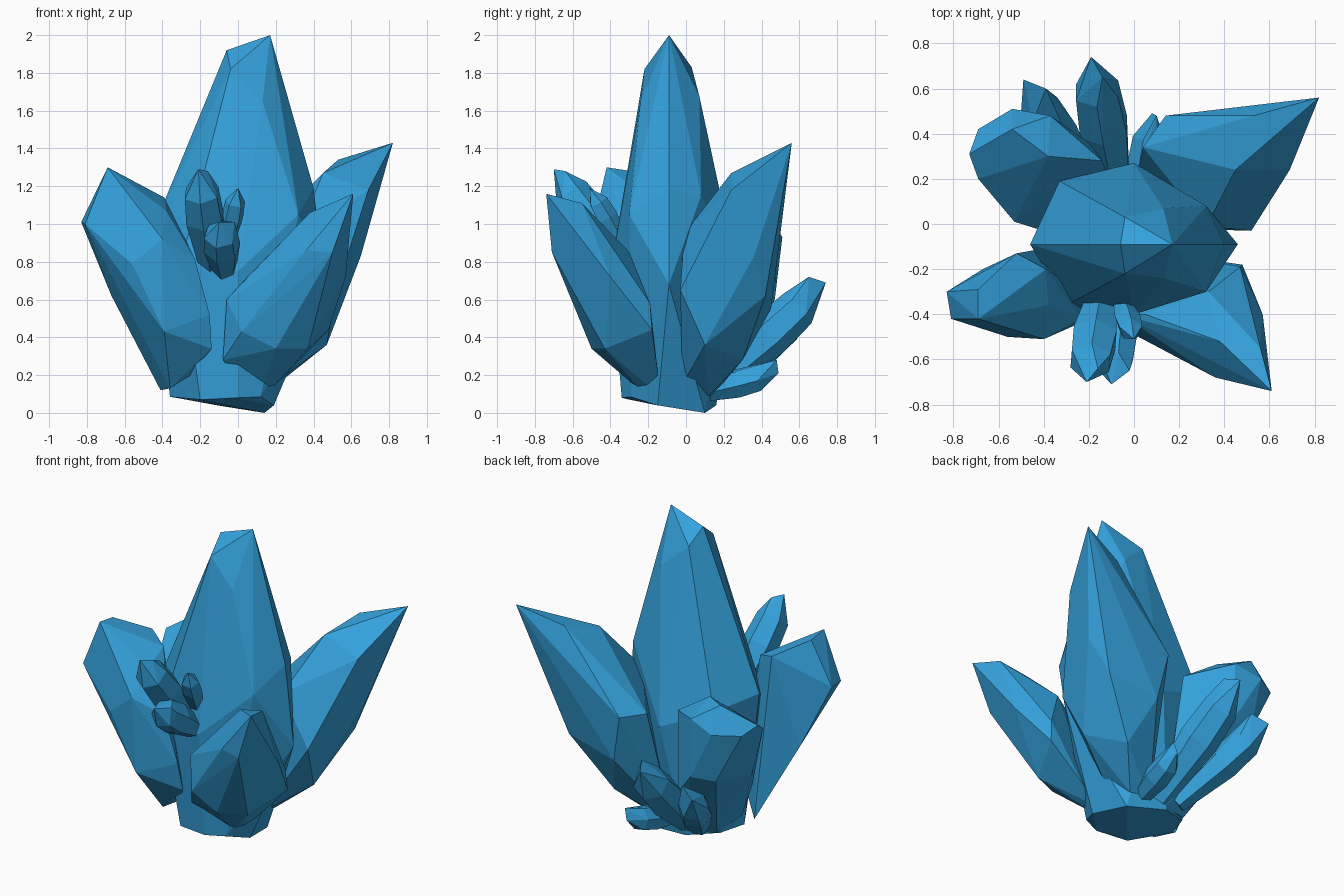
import bpy, bmesh, math
from mathutils import Vector

crystal_blue = bpy.data.materials.new("crystal_blue")
crystal_blue.diffuse_color = (0.035, 0.36, 0.72, 1)


def faceted(name, points):
    """Flat-faced convex crystal wrapped around its corner points."""
    bm = bmesh.new()
    for p in points:
        bm.verts.new(p)
    bmesh.ops.convex_hull(bm, input=bm.verts)
    loose = [v for v in bm.verts if not v.link_faces]
    bmesh.ops.delete(bm, geom=loose, context='VERTS')
    bmesh.ops.dissolve_limit(bm, angle_limit=math.radians(5),
                             verts=bm.verts, edges=bm.edges)
    bmesh.ops.recalc_face_normals(bm, faces=bm.faces)
    mesh = bpy.data.meshes.new(name)
    bm.to_mesh(mesh)
    bm.free()
    mesh.materials.append(crystal_blue)
    obj = bpy.data.objects.new(name, mesh)
    bpy.context.collection.objects.link(obj)
    return obj


def shard(name, base, tip, radius, sides=6, spin=0.0, ridge=(0, -0.03, 0.05)):
    """Small crystal: narrow root, wide shoulder, chisel tip along a ridge."""
    base, tip = Vector(base), Vector(tip)
    axis = tip - base
    turn = axis.to_track_quat('Z', 'Y')
    points = [tip, tip + Vector(ridge)]
    for t, r in ((0, 0.6), (0.5, 1.0), (0.76, 0.9)):
        for i in range(sides):
            a = spin + math.tau * i / sides
            ring = Vector((math.cos(a), math.sin(a), 0)) * r * radius
            points.append(base + axis * t + turn @ ring)
    return faceted(name, points)


# Tall centre crystal with a ridge at the top and a tapering foot
faceted("centre_crystal", [
    (0.17, -0.09, 2.0), (-0.06, -0.09, 1.92),
    (-0.04, 0.03, 1.83), (-0.04, -0.22, 1.82), (0.13, 0.07, 1.68),
    (0.13, -0.24, 1.65), (0.30, -0.09, 1.55),
    (-0.46, -0.09, 0.95), (-0.33, 0.19, 0.9), (0, 0.27, 0.75),
    (0.32, 0.08, 1.15), (0.40, -0.09, 1.19), (0.46, -0.09, 0.68),
    (0.32, -0.30, 1.05), (0, -0.40, 0.75), (-0.30, -0.36, 0.8),
    (-0.36, -0.08, 0.085), (-0.20, -0.30, 0.07), (0.0, -0.34, 0.08),
    (0.12, -0.29, 0.085), (0.19, -0.15, 0.04), (0.14, 0.1, 0),
    (-0.11, 0.16, 0.04), (-0.3, 0.08, 0.075)])

# Large crystal leaning back and right
faceted("back_right_crystal", [
    (0.82, 0.56, 1.43), (0.53, 0.48, 1.34), (0.45, 0.24, 1.27),
    (0.69, 0.24, 1.18), (0.65, 0.36, 0.83),
    (0.52, -0.03, 0.65), (0.32, -0.01, 0.95), (0.14, 0.48, 0.85),
    (0.04, 0.34, 0.85), (0.54, 0.42, 0.62), (0.20, 0.45, 0.55),
    (0.47, 0.10, 0.36), (0.30, 0.30, 0.28),
    (0.18, -0.02, 0.15), (0.13, 0.12, 0.09), (0.0, 0.14, 0.09)])

# Crystal leaning front and right
faceted("front_right_crystal", [
    (0.61, -0.74, 1.16), (0.56, -0.55, 1.11), (0.38, -0.52, 1.06),
    (0.36, -0.68, 0.86), (0.50, -0.71, 0.85), (0.57, -0.40, 0.72),
    (0.47, -0.19, 0.58), (0.33, -0.30, 0.85), (0.05, -0.40, 0.72),
    (-0.06, -0.40, 0.60), (0.02, -0.50, 0.43), (0.20, -0.50, 0.34),
    (0.37, -0.43, 0.34), (0.48, -0.18, 0.44), (-0.08, -0.36, 0.28),
    (0.0, -0.26, 0.17), (0.12, -0.22, 0.10), (0.15, -0.15, 0.10),
    (0.27, -0.15, 0.22)])

# Crystal leaning front and left, with a chisel tip
faceted("front_left_crystal", [
    (-0.69, -0.42, 1.30), (-0.69, -0.29, 1.28),
    (-0.83, -0.30, 1.01), (-0.81, -0.42, 1.0),
    (-0.56, -0.50, 0.79), (-0.40, -0.51, 0.92), (-0.39, -0.20, 1.14),
    (-0.38, -0.36, 1.07), (-0.52, -0.13, 1.19), (-0.23, -0.42, 0.82),
    (-0.67, -0.20, 0.62), (-0.39, -0.48, 0.43), (-0.15, -0.40, 0.52),
    (-0.14, -0.36, 0.34), (-0.41, -0.11, 0.12), (-0.36, -0.25, 0.13),
    (-0.25, -0.26, 0.20)])

# Blunt crystal leaning back and left
faceted("back_left_crystal", [
    (-0.54, 0.42, 1.09), (-0.38, 0.30, 1.06), (-0.37, 0.48, 0.98),
    (-0.73, 0.31, 0.97), (-0.69, 0.42, 0.93), (-0.54, 0.51, 0.93),
    (-0.69, 0.20, 0.90), (-0.53, 0.01, 0.74), (-0.14, 0.28, 0.9),
    (-0.61, 0.20, 0.58), (-0.52, 0.44, 0.60), (-0.36, 0.47, 0.60),
    (-0.50, 0.04, 0.42), (-0.20, 0.36, 0.42), (-0.37, -0.04, 0.16),
    (-0.29, 0.10, 0.08), (-0.10, 0.16, 0.06)])

# Small shards: name, root, tip, radius, sides, spin, ridge offset
for args in (
        ("back_shard", (-0.08, 0.12, 0.12), (-0.19, 0.74, 0.69), 0.12, 6, 0.4,
         (0.05, -0.09, 0.03)),
        ("back_left_shard", (-0.2, 0.15, 0.12), (-0.49, 0.64, 0.55), 0.10, 6, 0.9,
         (0.1, -0.04, 0.05)),
        ("low_back_shard", (0.02, 0.05, 0.1), (0.08, 0.49, 0.21), 0.08, 6, 0.2,
         (0.02, -0.01, 0.07)),
        ("front_upper_shard", (-0.14, -0.31, 0.77), (-0.21, -0.70, 1.29), 0.11, 6, 0.6,
         (0.05, 0.06, -0.01)),
        ("front_lower_shard", (-0.07, -0.32, 0.74), (-0.10, -0.71, 1.01), 0.10, 6, 0.3,
         (0.08, 0.06, 0.0)),
        ("front_thin_shard", (-0.06, -0.33, 0.88), (0.0, -0.51, 1.19), 0.06, 5, 0.0,
         (-0.01, 0.03, -0.03))):
    shard(*args)
